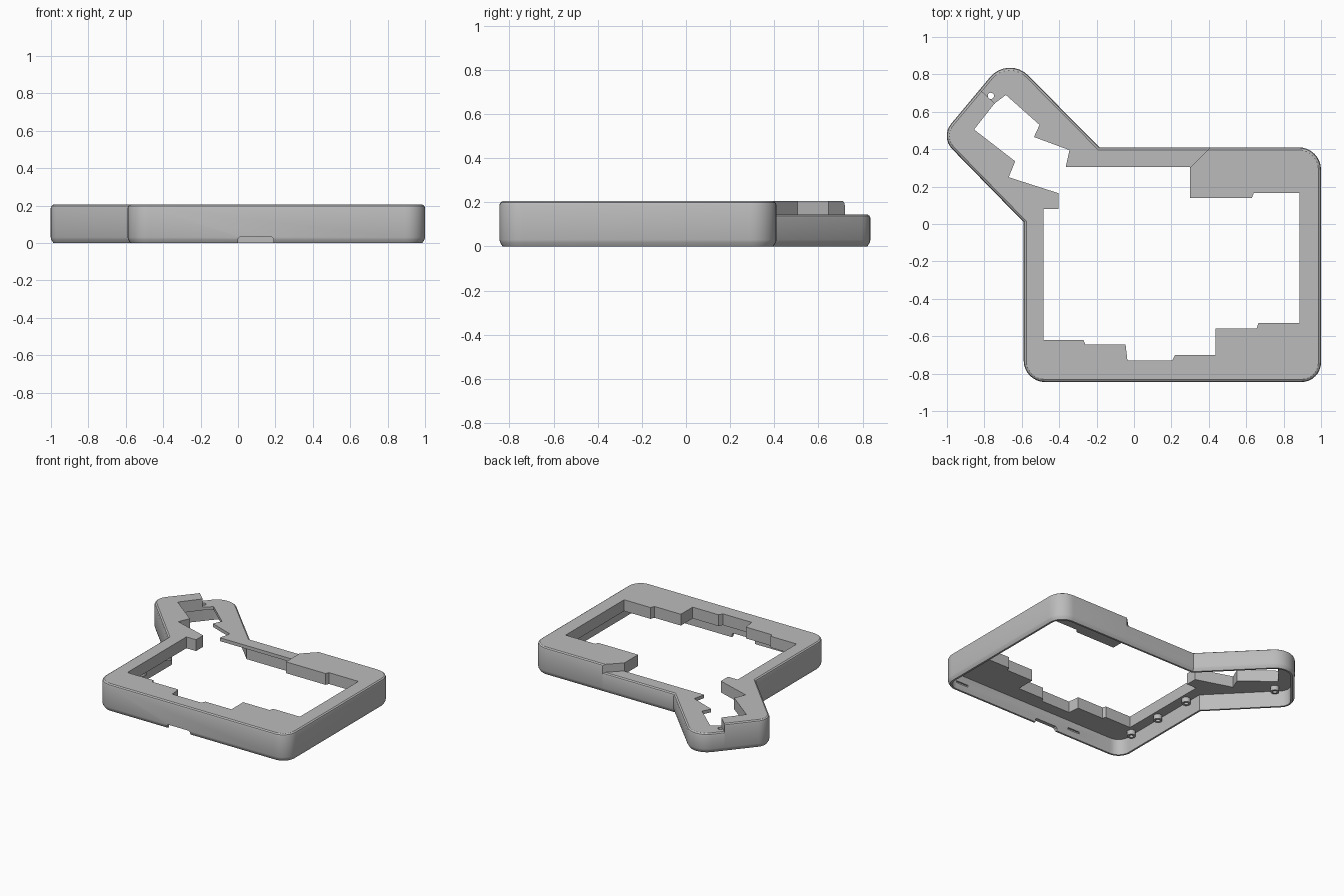
import bpy, bmesh, math
from mathutils import Vector

if "Cube" in bpy.data.objects:
    bpy.data.objects.remove(bpy.data.objects["Cube"])

grey = bpy.data.materials.new("plain grey")
grey.diffuse_color = (0.5, 0.5, 0.5, 1)
grey.use_nodes = True
grey.node_tree.nodes["Principled BSDF"].inputs["Base Color"].default_value = grey.diffuse_color

# Outer outline: x, y, corner radius (counter-clockwise)
OUTLINE = [(-0.59, -0.845, 0.115), (1.0, -0.845, 0.105), (1.0, 0.41, 0.12),
           (-0.185, 0.41, 0), (-0.672, 0.902, 0.137), (-1.036, 0.466, 0.1),
           (-0.59, 0.01, 0)]

# Stepped opening in the top plate
OPENING = [(-0.485, -0.62), (-0.27, -0.62), (-0.26, -0.645), (-0.045, -0.645),
           (-0.035, -0.73), (0.205, -0.73), (0.22, -0.70), (0.435, -0.70),
           (0.435, -0.56), (0.655, -0.56), (0.665, -0.53), (0.885, -0.53),
           (0.885, 0.165), (0.64, 0.165), (0.63, 0.14), (0.30, 0.14),
           (0.30, 0.305), (-0.365, 0.305), (-0.345, 0.395), (-0.535, 0.465),
           (-0.505, 0.53), (-0.685, 0.69), (-0.745, 0.645), (-0.855, 0.505),
           (-0.635, 0.335), (-0.67, 0.25), (-0.405, 0.165), (-0.405, 0.08),
           (-0.485, 0.08)]

# Area where the top is stepped down
LOW_AREA = [(0.2, 0.202), (0.8, 0.802), (0.8, 1.3), (-1.3, 1.3), (-1.275, 1.14),
            (-0.745, 0.645), (-0.6, 0.45), (-0.45, 0.3), (-0.3, 0.2)]


def rounded(corners, inset=0.0, segs=8):
    """Outline with filleted corners, offset inwards."""
    n, out = len(corners), []
    for i in range(n):
        p0, p, p1 = (Vector(corners[(i + k) % n][:2]) for k in (-1, 0, 1))
        r = corners[i][2]
        d0, d1 = (p - p0).normalized(), (p1 - p).normalized()
        n0, n1 = Vector((-d0.y, d0.x)), Vector((-d1.y, d1.x))
        mid = (n0 + n1) / (1 + n0.dot(n1))
        if r == 0:
            out.append(p + mid * inset)
            continue
        centre = p + mid * r
        a0 = math.atan2(-n0.y, -n0.x)
        turn = math.acos(max(-1, min(1, n0.dot(n1))))
        for k in range(segs + 1):
            a = a0 + turn * k / segs
            out.append(centre + Vector((math.cos(a), math.sin(a))) * (r - inset))
    return out


def loft(name, layers):
    """Closed solid from stacked (outline, z) layers."""
    bm = bmesh.new()
    rings = [[bm.verts.new((p[0], p[1], z)) for p in pts] for pts, z in layers]
    bm.faces.new(rings[0])
    bm.faces.new(rings[-1])
    for a, b in zip(rings, rings[1:]):
        for i in range(len(a)):
            j = (i + 1) % len(a)
            bm.faces.new((a[i], a[j], b[j], b[i]))
    bmesh.ops.recalc_face_normals(bm, faces=bm.faces)
    me = bpy.data.meshes.new(name)
    bm.to_mesh(me)
    bm.free()
    me.materials.append(grey)
    ob = bpy.data.objects.new(name, me)
    bpy.context.collection.objects.link(ob)
    return ob


def prism(name, pts, z0, z1):
    return loft(name, [(pts, z0), (pts, z1)])


def box(name, x0, x1, y0, y1, z0, z1):
    return prism(name, [(x0, y0), (x1, y0), (x1, y1), (x0, y1)], z0, z1)


def circle(x, y, r, n=20):
    return [(x + r * math.cos(2 * math.pi * k / n), y + r * math.sin(2 * math.pi * k / n))
            for k in range(n)]


def boolean(ob, cutter, op="DIFFERENCE"):
    mod = ob.modifiers.new("cut", "BOOLEAN")
    mod.operation, mod.object, mod.solver = op, cutter, "EXACT"
    bpy.context.view_layer.objects.active = ob
    bpy.ops.object.modifier_apply(modifier=mod.name)


def case_body(name, top):
    """Full outline with softened top and bottom edges."""
    c = 0.014
    return loft(name, [(rounded(OUTLINE, c), 0), (rounded(OUTLINE, 0.003), 0.018),
                       (rounded(OUTLINE), 0.03), (rounded(OUTLINE), top - 0.018),
                       (rounded(OUTLINE, 0.004), top - 0.007), (rounded(OUTLINE, c), top)])


# Cutters
cavity = prism("cavity_cutter", rounded(OUTLINE, 0.028), -0.5, 0.12)
opening = prism("opening_cutter", OPENING, -0.6, 0.6)
low_area = prism("low_area_cutter", LOW_AREA, -0.7, 0.7)
port = loft("port_cutter", [([(0.0, -1), (0.19, -1), (0.19, -0.7), (0.0, -0.7)], -0.1),
                            ([(0.0, -1), (0.19, -1), (0.19, -0.7), (0.0, -0.7)], 0.022),
                            ([(0.01, -1), (0.18, -1), (0.18, -0.7), (0.01, -0.7)], 0.032)])
slots = [box("slot_cutter", x - 0.05, x + 0.05, -0.828, -0.78, 0.05, 0.065)
         for x in (0.84, -0.15)]
pin_hole = prism("pin_hole_cutter", circle(-0.765, 0.685, 0.017), -0.5, 0.5)
cutters = [cavity, opening, low_area, port, pin_hole] + slots

# Raised and stepped-down parts of the case
raised = case_body("raised_case", 0.205)
for c in [low_area, cavity, opening, port] + slots:
    boolean(raised, c)
low = case_body("low_case", 0.145)
boolean(low, low_area, "INTERSECT")
for c in (cavity, opening, pin_hole):
    boolean(low, c)
for c in cutters:
    bpy.data.objects.remove(c)

# Screw bosses hanging under the top plate
parts = [raised, low]
for i, (x, y) in enumerate([(-0.53, -0.66), (-0.53, -0.38), (-0.53, -0.08), (-0.89, 0.43)]):
    outer, inner = circle(x, y, 0.03), circle(x, y, 0.015)
    parts.append(loft(f"screw_boss_{i + 1}", [(inner, 0.118), (inner, 0.085),
                                              (outer, 0.085), (outer, 0.121)]))

# Smooth rounded corners, sharp edges kept
for ob in parts:
    bpy.ops.object.select_all(action="DESELECT")
    ob.select_set(True)
    bpy.context.view_layer.objects.active = ob
    bpy.ops.object.shade_smooth_by_angle(angle=math.radians(25))
